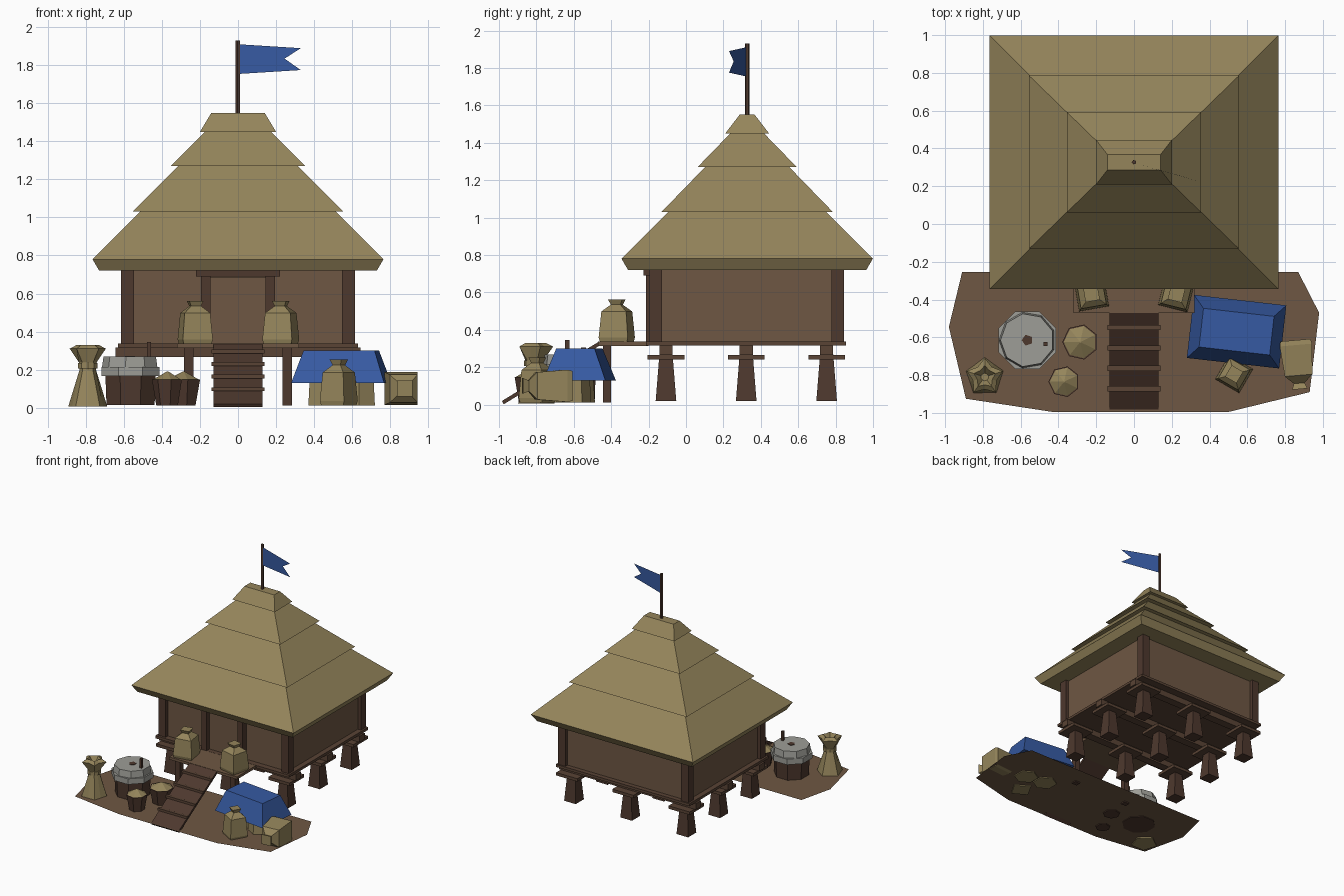
import bpy, bmesh
from math import cos, sin, pi, radians, sqrt, atan2, hypot
from mathutils import Vector

if "Cube" in bpy.data.objects:
    bpy.data.objects.remove(bpy.data.objects["Cube"])


def material(name, rgb):
    m = bpy.data.materials.new(name)
    m.use_nodes = True
    m.diffuse_color = (*rgb, 1)
    m.node_tree.nodes["Principled BSDF"].inputs["Base Color"].default_value = (*rgb, 1)
    return m


STRAW = material("straw", (0.30, 0.235, 0.105))
WOOD = material("wall wood", (0.156, 0.095, 0.056))
BEAM = material("beam wood", (0.10, 0.056, 0.035))
DARK = material("dark wood", (0.076, 0.040, 0.027))
STONE = material("stone", (0.34, 0.34, 0.31))
BLUE = material("blue cloth", (0.037, 0.102, 0.36))


def finish(name, bm, mat):
    bmesh.ops.recalc_face_normals(bm, faces=bm.faces[:])
    me = bpy.data.meshes.new(name)
    bm.to_mesh(me)
    bm.free()
    me.materials.append(mat)
    ob = bpy.data.objects.new(name, me)
    bpy.context.collection.objects.link(ob)
    return ob


def stack(name, sides, rings, loc, mat, yaw=0, tilt=0):
    """Loft of n-gon rings (half x, half y, z, star factor); four sides give a box."""
    bm = bmesh.new()
    k = sqrt(2) if sides == 4 else 1
    loops = []
    for hx, hy, z, *star in rings:
        loop = []
        for i in range(sides):
            a = 2 * pi * (i + 0.5) / sides
            s = k * (star[0] if star and i % 2 else 1)
            loop.append(bm.verts.new((hx * s * cos(a), hy * s * sin(a), z)))
        loops.append(loop)
    for lo, hi in zip(loops, loops[1:]):
        for i in range(sides):
            j = (i + 1) % sides
            bm.faces.new((lo[i], lo[j], hi[j], hi[i]))
    bm.faces.new(loops[0])
    bm.faces.new(loops[-1])
    ob = finish(name, bm, mat)
    ob.location = loc
    ob.rotation_euler = (radians(tilt), 0, radians(yaw))
    return ob


def box(name, lo, hi, mat):
    lo, hi = Vector(lo), Vector(hi)
    c, h = (lo + hi) / 2, (hi - lo) / 2
    return stack(name, 4, [(h.x, h.y, -h.z), (h.x, h.y, h.z)], c, mat)


def sheet(name, points, mat):
    bm = bmesh.new()
    bm.faces.new([bm.verts.new(p) for p in points])
    return finish(name, bm, mat)


MID = 0.327  # house centre along y

# Thatched roof tiers
tiers = [
    [(0.73, 0.637, 0.72), (0.765, 0.672, 0.78), (0.515, 0.422, 1.03)],
    [(0.555, 0.458, 1.03), (0.315, 0.225, 1.27)],
    [(0.355, 0.265, 1.27), (0.175, 0.09, 1.45)],
    [(0.20, 0.117, 1.45), (0.14, 0.04, 1.55)],
]
for n, rings in enumerate(tiers):
    stack(f"roof_tier_{n + 1}", 4, rings, (0, MID, 0), STRAW)

# Pole and swallow-tailed flag
stack("flag_pole", 5, [(0.012, 0.012, 1.5), (0.012, 0.012, 1.93)], (0, MID, 0), DARK)
sheet("flag", [(0.01, 0.32, 1.91), (0.33, 0.23, 1.89), (0.245, 0.255, 1.835),
               (0.33, 0.23, 1.775), (0.01, 0.32, 1.755)], BLUE)

# Walls, corner posts and door frame
box("walls", (-0.585, -0.165, 0.335), (0.585, 0.815, 0.73), WOOD)
for sx in (-1, 1):
    for y in (-0.162, 0.812):
        box("corner_post", (sx * 0.58 - 0.034, y - 0.033, 0.335),
            (sx * 0.58 + 0.034, y + 0.033, 0.73), DARK)
    box("door_post", (sx * 0.17 - 0.025, -0.215, 0.335), (sx * 0.17 + 0.025, -0.16, 0.69), DARK)
box("door_lintel", (-0.22, -0.228, 0.69), (0.22, -0.16, 0.72), DARK)
box("door_panel", (-0.145, -0.175, 0.335), (0.145, -0.16, 0.685), WOOD)

# Floor, porch and porch posts
box("floor", (-0.63, -0.215, 0.315), (0.63, 0.855, 0.337), BEAM)
box("porch", (-0.32, -0.47, 0.314), (0.32, -0.2, 0.336), WOOD)
for sx in (-1, 1):
    box("porch_post", (sx * 0.26 - 0.025, -0.445, 0.01), (sx * 0.26 + 0.025, -0.4, 0.315), DARK)

# Tapered stilts with guard plates, and the beams they carry
for y in (-0.107, 0.322, 0.752):
    box("floor_beam", (-0.645, y - 0.035, 0.265), (0.645, y + 0.035, 0.316), BEAM)
    for x in (-0.53, 0, 0.53):
        stack("stilt", 4, [(0.055, 0.055, 0.02), (0.035, 0.035, 0.27)], (x, y, 0), DARK)
        box("stilt_plate", (x - 0.1, y - 0.098, 0.24), (x + 0.1, y + 0.098, 0.265), BEAM)

# Sloping stair board with treads
run, rise = 0.515, 0.315
stairs = box("stair_board", (-0.13, -0.98, 0.16), (0.13, -0.98 + hypot(run, rise), 0.18), DARK)
stairs.location = (0, -0.722, 0.168)
stairs.rotation_euler.x = atan2(rise, run)
for i in range(4):
    y, z = -0.548 - 0.108 * i, 0.295 - 0.066 * i
    box("stair_tread", (-0.14, y - 0.014, z - 0.01), (0.14, y + 0.014, z + 0.01), BEAM)

# Earth yard in front of the house
sheet("yard", [(x, y, 0.02) for x, y in (
    (-0.91, -0.255), (-0.98, -0.545), (-0.89, -0.925), (-0.43, -0.995),
    (0.5, -0.995), (0.93, -0.89), (0.98, -0.47), (0.87, -0.255))], WOOD)

# Hand mill: wooden base, two stones, hub and handle
QX, QY = -0.565, -0.615


def drum(name, sides, r0, r1, z0, z1, mat, x=QX, y=QY):
    return stack(name, sides, [(r0, r0, z0), (r1, r1, z1)], (x, y, 0), mat)


drum("mill_base", 8, 0.137, 0.143, 0.015, 0.17, DARK)
drum("lower_millstone", 8, 0.165, 0.165, 0.165, 0.213, STONE)
drum("upper_millstone", 9, 0.15, 0.142, 0.213, 0.268, STONE)
drum("mill_hub", 5, 0.03, 0.03, 0.26, 0.272, DARK)
drum("mill_handle", 4, 0.011, 0.011, 0.26, 0.345, DARK, -0.468, -0.635)

# Baskets heaped with grain
for x, y, r in ((-0.285, -0.625, 0.095), (-0.37, -0.835, 0.083)):
    drum("basket", 7, r * 0.72, r, 0.012, 0.148, DARK, x, y)
    drum("grain_heap", 7, r * 0.96, 0.004, 0.146, 0.19, STRAW, x, y)

# Tied sheaf of straw
stack("sheaf", 10, [(0.108, 0.108, 0.005, 0.8), (0.045, 0.045, 0.2), (0.05, 0.05, 0.24),
                    (0.1, 0.1, 0.31, 0.65), (0.06, 0.06, 0.33, 0.7), (0.02, 0.02, 0.29)],
      (-0.79, -0.81, 0), STRAW)
stack("sheaf_band", 10, [(0.055, 0.055, 0.205), (0.055, 0.055, 0.235)], (-0.79, -0.81, 0), STRAW)


# Square sacks with tied necks
def sack(name, loc, half, height, yaw=0, tilt=0):
    profile = ((0.93, 0), (1, 0.1), (0.85, 0.72), (0.33, 0.88), (0.48, 1))
    stack(name, 4, [(half * w, half * w, height * z) for w, z in profile],
          loc, STRAW, yaw, tilt)


sack("porch_sack_right", (-0.225, -0.37, 0.336), 0.08, 0.225, 10)
sack("porch_sack_left", (0.225, -0.37, 0.336), 0.08, 0.225, -14)
sack("yard_sack", (0.53, -0.795, 0.012), 0.073, 0.24, -30)
sack("fallen_sack", (0.855, -0.615, 0.1), 0.086, 0.26, 5, 90)

# Covered goods under a draped cloth
for x, y in ((0.455, -0.585), (0.635, -0.605)):
    drum("covered_bundle", 6, 0.098, 0.09, 0.012, 0.15, STRAW, x, y)
stack("cloth_cover", 4, [(0.246, 0.168, 0.13), (0.188, 0.103, 0.3)],
      (0.543, -0.57, 0), BLUE, -6.5)
